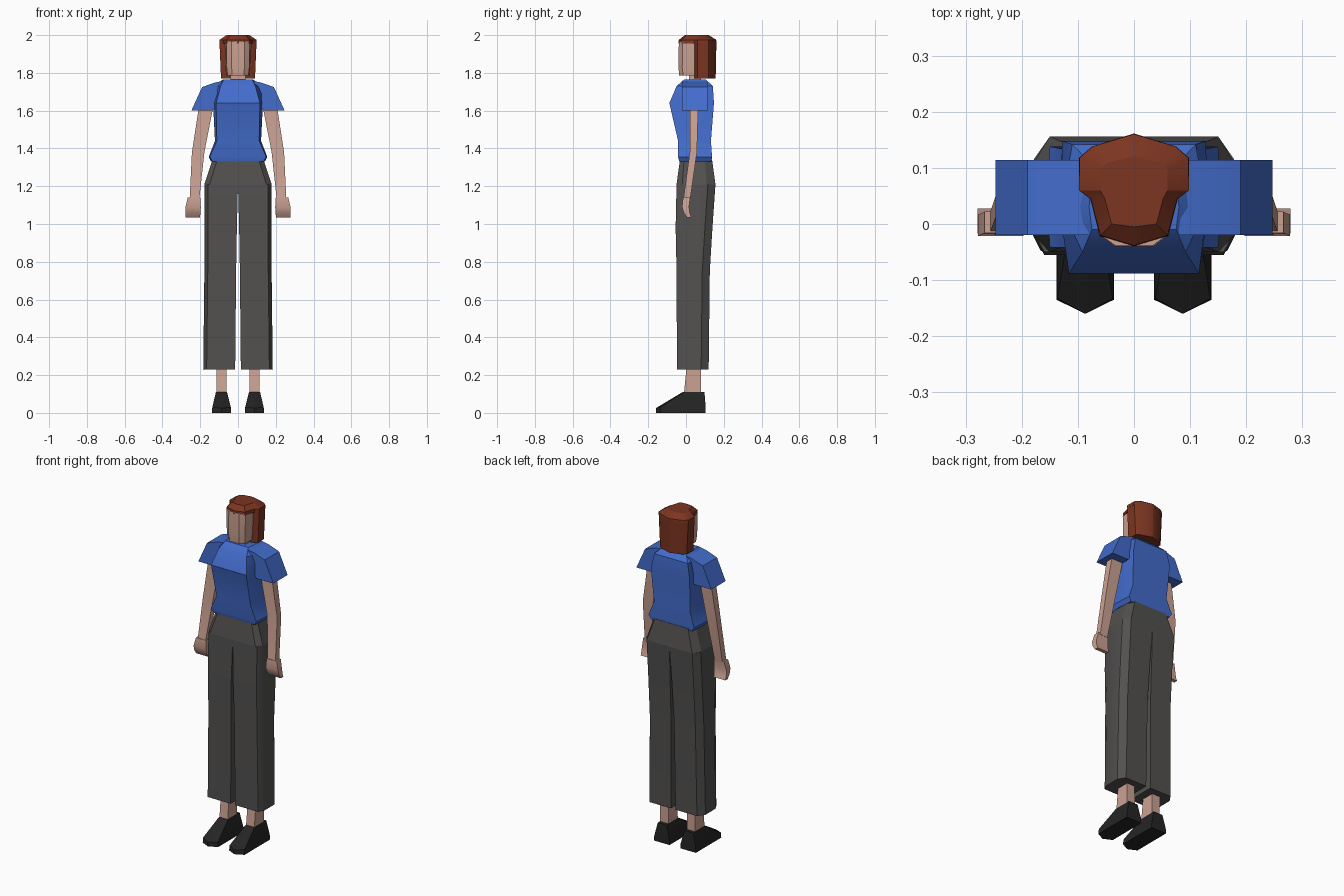
import bpy, bmesh, math


def material(name, rgb):
    m = bpy.data.materials.new(name)
    m.diffuse_color = (*rgb, 1)
    return m


SKIN = material("skin", (0.60, 0.36, 0.29))
BLUE = material("blue_cloth", (0.055, 0.15, 0.60))
GREY = material("dark_cloth", (0.085, 0.082, 0.08))
BLACK = material("shoe_black", (0.018, 0.018, 0.018))
RED = material("red_hair", (0.20, 0.035, 0.015))


def loft(name, rings, mat, mirror=False):
    """Skin a list of equal-length 3D rings and cap both ends."""
    bm = bmesh.new()
    vs = [[bm.verts.new(p) for p in r] for r in rings]
    n = len(rings[0])
    for a, b in zip(vs, vs[1:]):
        for i in range(n):
            j = (i + 1) % n
            bm.faces.new((a[i], a[j], b[j], b[i]))
    bm.faces.new(vs[0][::-1])
    bm.faces.new(vs[-1])
    if mirror:
        geo = bmesh.ops.duplicate(bm, geom=bm.verts[:] + bm.edges[:] + bm.faces[:])["geom"]
        for v in geo:
            if isinstance(v, bmesh.types.BMVert):
                v.co.x *= -1
    bmesh.ops.recalc_face_normals(bm, faces=bm.faces)
    me = bpy.data.meshes.new(name)
    bm.to_mesh(me)
    bm.free()
    me.materials.append(mat)
    ob = bpy.data.objects.new(name, me)
    bpy.context.collection.objects.link(ob)
    bpy.ops.object.select_all(action='DESELECT')
    ob.select_set(True)
    bpy.context.view_layer.objects.active = ob
    bpy.ops.object.shade_smooth_by_angle(angle=math.radians(30))
    return ob


def sym(z, *half):
    """Ring at height z from its right half, listed front to back."""
    left = [(-x, y, z) for x, y in reversed(half)]
    return [(x, y, z) for x, y in half] + left


def box_ring(z, x0, x1, y0, y1):
    return [(x0, y0, z), (x1, y0, z), (x1, y1, z), (x0, y1, z)]


# Head and neck
loft("face", [
    sym(1.785, (0.030, -0.036), (0.055, -0.015), (0.06, 0.05)),
    sym(1.83, (0.034, -0.040), (0.060, -0.020), (0.065, 0.06)),
    sym(1.965, (0.034, -0.038), (0.062, -0.018), (0.070, 0.06))], SKIN)
loft("neck", [box_ring(1.74, -0.04, 0.04, 0.015, 0.08),
              box_ring(1.83, -0.04, 0.04, 0.015, 0.08)], SKIN)

# Hair: cap over the whole head and a hanging back section
loft("hair_cap", [
    sym(1.955, (0.001, -0.040), (0.061, -0.022), (0.078, 0.045), (0.098, 0.06),
        (0.098, 0.118), (0.075, 0.138), (0.001, 0.161)),
    sym(1.975, (0.001, -0.038), (0.060, -0.020), (0.077, 0.045), (0.098, 0.06),
        (0.097, 0.118), (0.074, 0.138), (0.001, 0.160)),
    sym(2.0, (0.001, -0.005), (0.040, 0.0), (0.052, 0.045), (0.060, 0.06),
        (0.060, 0.098), (0.045, 0.11), (0.001, 0.12))], RED)
loft("hair_back", [
    sym(1.77, (0.06, 0.045), (0.090, 0.06), (0.088, 0.118), (0.068, 0.135), (0.001, 0.157)),
    sym(1.96, (0.075, 0.045), (0.098, 0.06), (0.097, 0.118), (0.075, 0.138), (0.001, 0.161))], RED)

# Shirt body
loft("shirt_body", [
    sym(1.33, (0.135, -0.035), (0.142, 0.04), (0.135, 0.135)),
    sym(1.355, (0.150, -0.042), (0.155, 0.04), (0.150, 0.138)),
    sym(1.44, (0.112, -0.042), (0.122, 0.04), (0.118, 0.132)),
    sym(1.64, (0.116, -0.088), (0.132, 0.02), (0.128, 0.148)),
    sym(1.73, (0.092, -0.050), (0.130, 0.03), (0.110, 0.142)),
    sym(1.765, (0.075, -0.010), (0.080, 0.03), (0.075, 0.105))], BLUE)

# Sleeves: shoulder profile carried front to back
sleeve = [(0.08, 1.757), (0.125, 1.748), (0.19, 1.725), (0.247, 1.60), (0.135, 1.60), (0.09, 1.66)]
loft("sleeves", [[(x, y, z) for x, z in sleeve] for y in (-0.02, 0.114)], BLUE, True)

# Arms and hands
loft("arms", [
    box_ring(1.66, 0.125, 0.195, 0.022, 0.068),
    box_ring(1.60, 0.135, 0.210, 0.020, 0.064),
    box_ring(1.38, 0.178, 0.244, 0.020, 0.058),
    box_ring(1.13, 0.205, 0.256, -0.014, 0.022)], SKIN, True)
loft("hands", [
    box_ring(1.14, 0.200, 0.266, -0.016, 0.022),
    box_ring(1.09, 0.197, 0.278, -0.021, 0.016),
    box_ring(1.06, 0.198, 0.279, -0.012, 0.020),
    box_ring(1.035, 0.202, 0.279, 0.006, 0.028)], SKIN, True)

# Trousers: waist block, then two wide legs
loft("trouser_hips", [
    sym(1.21, (0.150, -0.050), (0.178, -0.020), (0.178, 0.110), (0.150, 0.156)),
    sym(1.34, (0.110, -0.032), (0.135, -0.010), (0.135, 0.100), (0.110, 0.138))], GREY)


def leg_ring(z, xi, xo, yf, yb):
    return [(xi, yf, z), (xo - 0.018, yf, z), (xo, yf + 0.035, z),
            (xo, yb - 0.04, z), (xo - 0.028, yb, z), (xi, yb, z)]


loft("trouser_legs", [
    leg_ring(0.23, 0.015, 0.184, -0.048, 0.120),
    leg_ring(0.75, 0.010, 0.178, -0.050, 0.126),
    leg_ring(0.98, 0.006, 0.178, -0.055, 0.140),
    leg_ring(1.21, 0.0, 0.178, -0.050, 0.156)], GREY, True)

# Ankles and pointed shoes
loft("ankles", [box_ring(0.09, 0.06, 0.115, -0.012, 0.078),
                box_ring(0.26, 0.062, 0.115, 0.005, 0.080)], SKIN, True)


def shoe_ring(z, x0, x1, tip, toe, heel, tip_z, toe_z):
    mid = (x0 + x1) / 2
    return [(mid, tip, tip_z), (x1, toe, toe_z), (x1, heel, z), (x0, heel, z), (x0, toe, toe_z)]


loft("shoes", [
    shoe_ring(0, 0.036, 0.138, -0.160, -0.135, 0.104, 0, 0),
    shoe_ring(0.03, 0.038, 0.136, -0.160, -0.133, 0.104, 0.025, 0.03),
    shoe_ring(0.11, 0.058, 0.117, -0.018, -0.012, 0.098, 0.11, 0.11)], BLACK, True)
